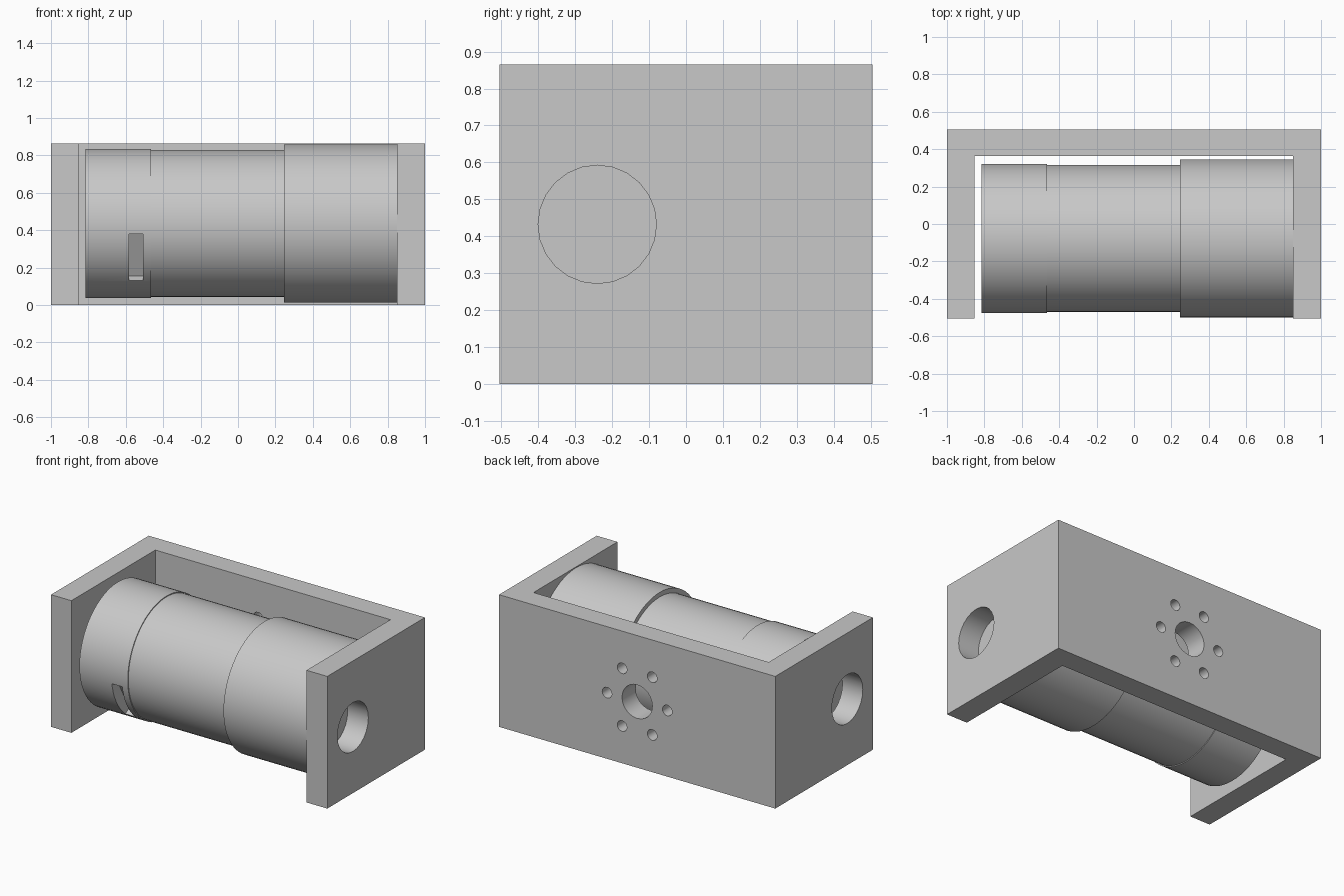
import bpy, bmesh, math
from mathutils import Matrix, Vector

old = bpy.data.objects.get("Cube")
if old:
    bpy.data.objects.remove(old, do_unlink=True)

grey = bpy.data.materials.new("plain grey")
grey.use_nodes = True
color = (0.58, 0.58, 0.58, 1)
grey.diffuse_color = color
grey.node_tree.nodes["Principled BSDF"].inputs["Base Color"].default_value = color

MID_Z = 0.4325               # height of all the axes
BODY_Y = -0.077              # depth of the body axis


def make_object(name, bm):
    bmesh.ops.recalc_face_normals(bm, faces=bm.faces)
    mesh = bpy.data.meshes.new(name)
    bm.to_mesh(mesh)
    bm.free()
    mesh.materials.append(grey)
    obj = bpy.data.objects.new(name, mesh)
    bpy.context.collection.objects.link(obj)
    return obj


def select(obj):
    bpy.ops.object.select_all(action='DESELECT')
    obj.select_set(True)
    bpy.context.view_layer.objects.active = obj


def smooth(obj):
    select(obj)
    bpy.ops.object.shade_smooth_by_angle(angle=math.radians(30))


def cylinder(name, center, radius, length, axis, segments):
    bm = bmesh.new()
    turn = Vector((0, 0, 1)).rotation_difference(Vector(axis)).to_matrix().to_4x4()
    bmesh.ops.create_cone(bm, cap_ends=True, segments=segments, radius1=radius,
                          radius2=radius, depth=length,
                          matrix=Matrix.Translation(center) @ turn)
    return make_object(name, bm)


def cut(obj, cutter):
    cutter.hide_render = True
    mod = obj.modifiers.new("cut", 'BOOLEAN')
    mod.operation = 'DIFFERENCE'
    mod.solver = 'EXACT'
    mod.object = cutter
    select(obj)
    bpy.ops.object.modifier_apply(modifier=mod.name)
    bpy.data.objects.remove(cutter, do_unlink=True)


# U-shaped bracket, open to the front, top and bottom
outline = [(-1, -0.505), (-0.853, -0.505), (-0.853, 0.363), (0.85, 0.363),
           (0.85, -0.505), (1, -0.505), (1, 0.505), (-1, 0.505)]
bm = bmesh.new()
base = bm.faces.new([bm.verts.new((x, y, 0)) for x, y in outline])
top = bmesh.ops.extrude_face_region(bm, geom=[base])
bmesh.ops.translate(bm, vec=(0, 0, 0.865),
                    verts=[v for v in top["geom"] if isinstance(v, bmesh.types.BMVert)])
bracket = make_object("bracket", bm)

# Shaft hole in each end plate
for side in (-1, 1):
    cut(bracket, cylinder("end_hole", (side * 0.925, -0.24, MID_Z), 0.16, 0.3, (1, 0, 0), 24))

# Center hole and ring of six bolt holes in the back plate
cut(bracket, cylinder("back_hole", (0, 0.435, MID_Z), 0.11, 0.3, (0, 1, 0), 24))
for i in range(6):
    a = math.radians(60 * i)
    spot = (0.218 * math.cos(a), 0.435, MID_Z + 0.218 * math.sin(a))
    cut(bracket, cylinder("bolt_hole", spot, 0.035, 0.3, (0, 1, 0), 16))
smooth(bracket)

# Stepped round body
sections = {"body_end_cap": (-0.815, -0.465, 0.399),
            "body_middle": (-0.465, 0.245, 0.393),
            "body_wide_end": (0.245, 0.85, 0.423)}
parts = {}
for name, (x0, x1, radius) in sections.items():
    parts[name] = cylinder(name, ((x0 + x1) / 2, BODY_Y, MID_Z + 0.004), radius,
                           x1 - x0, (1, 0, 0), 64)

# Flat-bottomed pocket in the lower front of the end cap
bm = bmesh.new()
place = (Matrix.Translation((-0.545, BODY_Y, MID_Z + 0.004))
         @ Matrix.Rotation(math.radians(29), 4, 'X')
         @ Matrix.Translation((0, -0.425, 0)))
bmesh.ops.create_cube(bm, size=1, matrix=place @ Matrix.Diagonal((0.075, 0.2, 0.285, 1)))
cut(parts["body_end_cap"], make_object("pocket", bm))

for part in parts.values():
    smooth(part)
